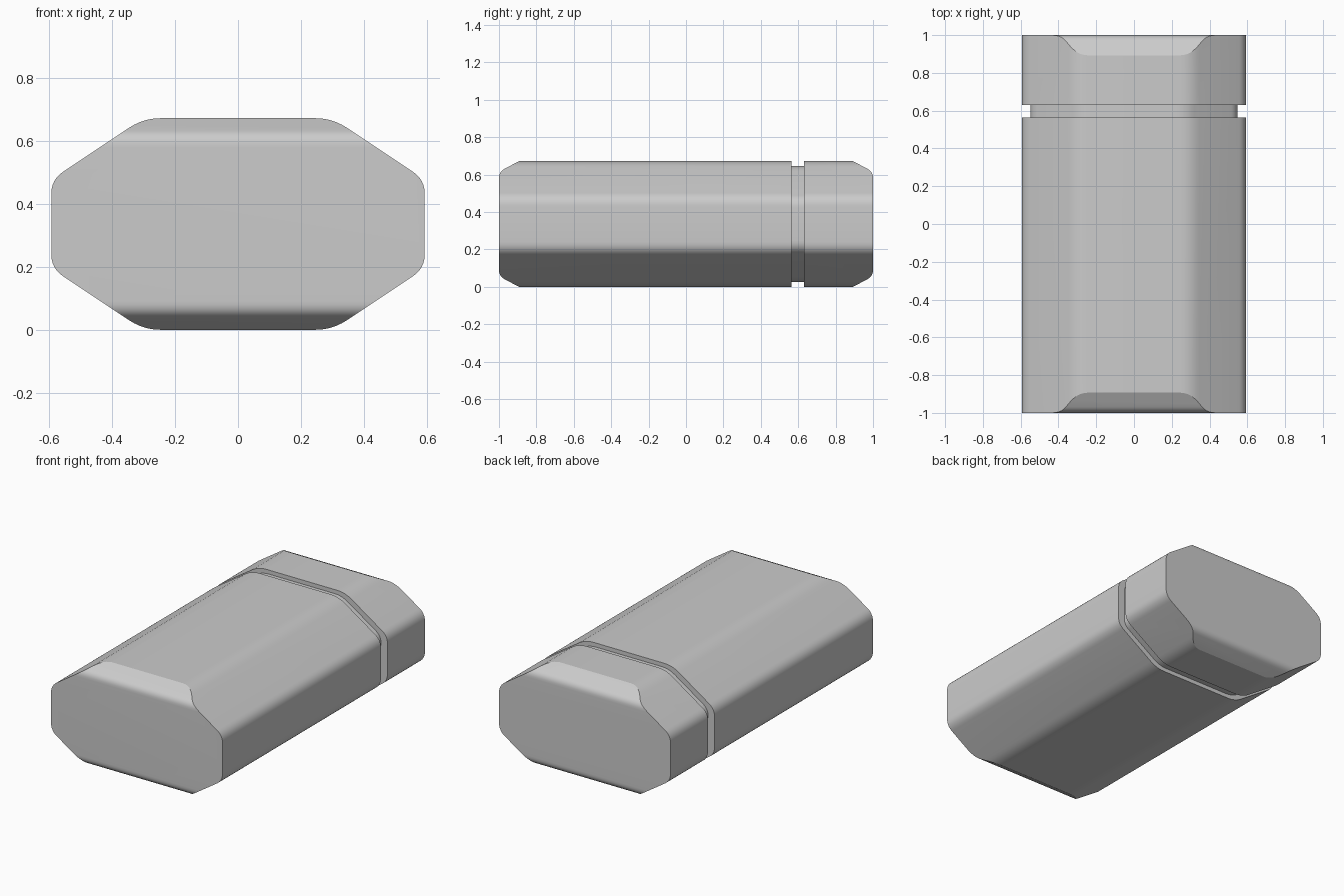
import bpy, bmesh
from mathutils import Vector

if "Cube" in bpy.data.objects:
    bpy.data.objects.remove(bpy.data.objects["Cube"])

H = 0.672            # overall height
MID = H / 2


def round_corner(a, c, b, t, n=6):
    """Curve replacing corner c between neighbours a and b."""
    a, c, b = Vector(a), Vector(c), Vector(b)
    p = c + (a - c).normalized() * t
    q = c + (b - c).normalized() * t
    return [p * (1 - s) ** 2 + c * 2 * s * (1 - s) + q * s * s
            for s in (i / n for i in range(n + 1))]


# Rounded octagonal cross-section (x, z about the middle)
W, w, h, k = 0.593, 0.30, MID, 0.141
quarter = [(W, k), (w, h)]
octagon = (quarter + [(-x, z) for x, z in reversed(quarter)]
           + [(-x, -z) for x, z in quarter]
           + [(x, -z) for x, z in reversed(quarter)])
section = []
for i, c in enumerate(octagon):
    t = 0.055 if abs(c[0]) < 0.5 else 0.045
    section += round_corner(octagon[i - 1], c, octagon[(i + 1) % 8], t)

# Case: sections lofted along y, with a recessed groove near the back
stations = [(-1, 1), (0.565, 1), (0.565, 0.925),
            (0.63, 0.925), (0.63, 1), (1, 1)]
bm = bmesh.new()
rings = [[bm.verts.new((p.x * s, y, MID + p.y * s)) for p in section]
         for y, s in stations]
n = len(section)
for r0, r1 in zip(rings, rings[1:]):
    for i in range(n):
        j = (i + 1) % n
        bm.faces.new((r0[i], r0[j], r1[j], r1[i]))
bm.faces.new(rings[0])
bm.faces.new(rings[-1])
bmesh.ops.recalc_face_normals(bm, faces=bm.faces[:])

# Sloped cuts at the top and bottom of both ends, rounding into the end face
cut = [Vector((0.893, h))] + round_corner((0.893, h), (1, 0.615 - MID), (1, 0), 0.035, 5)
for sy in (-1, 1):
    for sz in (-1, 1):
        for a, b in zip(cut, cut[1:]):
            d = b - a
            res = bmesh.ops.bisect_plane(
                bm, geom=bm.verts[:] + bm.edges[:] + bm.faces[:], dist=1e-6,
                plane_co=(0, sy * a.x, MID + sz * a.y),
                plane_no=(0, -d.y * sy, d.x * sz), clear_outer=True)
            rim = [e for e in bm.edges if e.is_boundary]
            if rim:
                bmesh.ops.holes_fill(bm, edges=rim, sides=0)
bmesh.ops.recalc_face_normals(bm, faces=bm.faces[:])

mesh = bpy.data.meshes.new("case")
bm.to_mesh(mesh)
bm.free()
case = bpy.data.objects.new("case", mesh)
bpy.context.collection.objects.link(case)

grey = bpy.data.materials.new("light grey")
grey.diffuse_color = (0.6, 0.6, 0.6, 1)
grey.use_nodes = True
grey.node_tree.nodes["Principled BSDF"].inputs["Base Color"].default_value = grey.diffuse_color
mesh.materials.append(grey)

bpy.context.view_layer.objects.active = case
case.select_set(True)
bpy.ops.object.shade_smooth_by_angle(angle=0.42)
